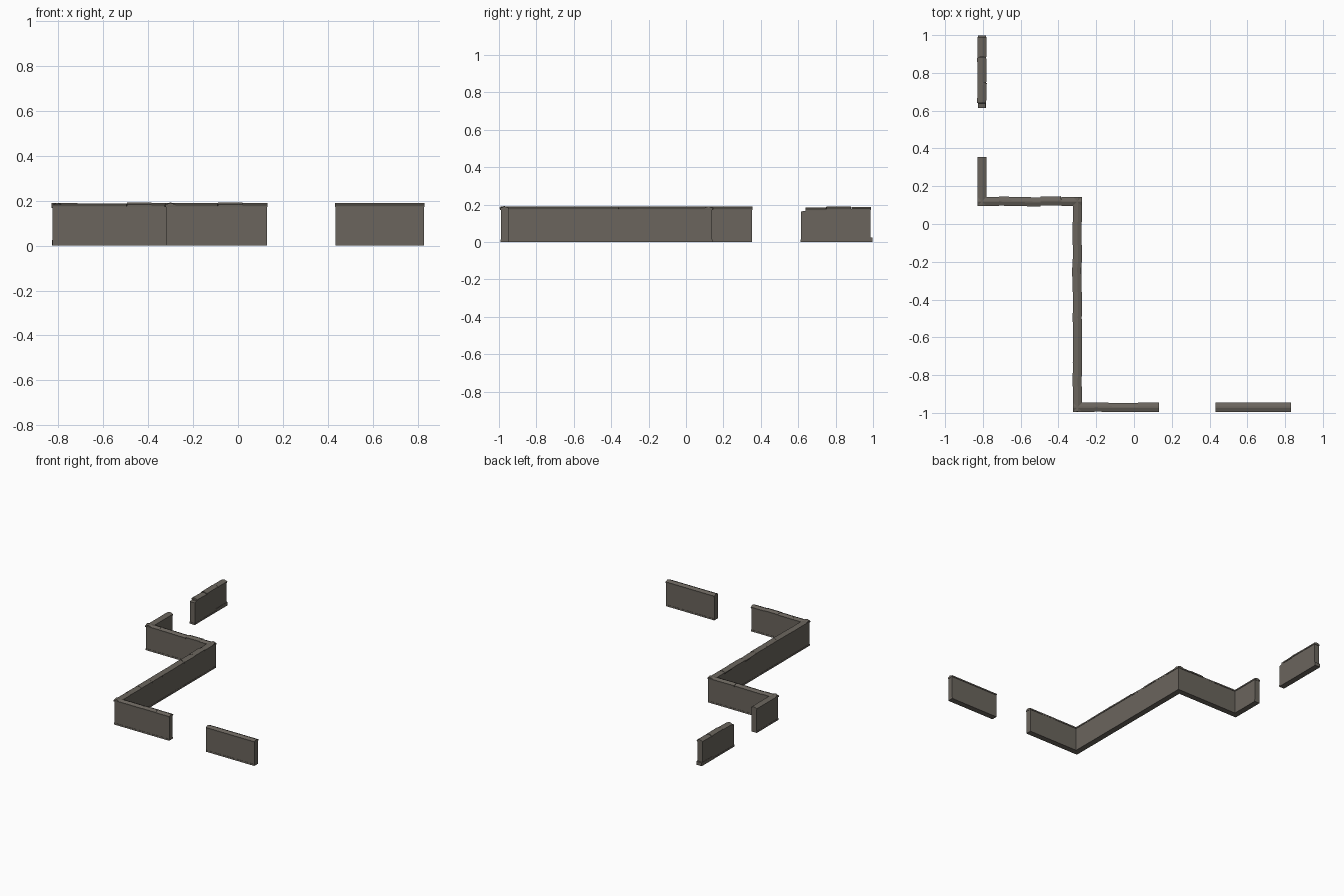
import bpy, bmesh, random
from mathutils import Matrix, Vector

if "Cube" in bpy.data.objects:
    bpy.data.objects.remove(bpy.data.objects["Cube"])

random.seed(4)

stone = bpy.data.materials.new("weathered grey brown stone")
stone.diffuse_color = (0.145, 0.13, 0.11, 1)
stone.use_nodes = True
stone.node_tree.nodes["Principled BSDF"].inputs["Base Color"].default_value = stone.diffuse_color


def prism(name, profile, axis, a, b, fixed, dz=0.0, shift=0.0, yaw=0.0):
    """Extrude an (offset, height) profile along x or y from a to b."""
    a, b = min(a, b), max(a, b)
    mid, half = (a + b) / 2, (b - a) / 2
    bm = bmesh.new()
    rings = [[bm.verts.new((s * half, o, z + dz)) for o, z in profile] for s in (-1, 1)]
    n = len(profile)
    bm.faces.new(rings[0])
    bm.faces.new(rings[1])
    for i in range(n):
        j = (i + 1) % n
        bm.faces.new((rings[0][i], rings[0][j], rings[1][j], rings[1][i]))
    bmesh.ops.recalc_face_normals(bm, faces=bm.faces)
    turn = Matrix.Rotation(yaw, 4, 'Z')
    if axis == 'y':
        turn = Matrix.Rotation(1.5707963, 4, 'Z') @ turn
        place = Vector((fixed + shift, mid, 0))
    else:
        place = Vector((mid, fixed + shift, 0))
    bm.transform(Matrix.Translation(place) @ turn)
    mesh = bpy.data.meshes.new(name)
    bm.to_mesh(mesh)
    bm.free()
    mesh.materials.append(stone)
    ob = bpy.data.objects.new(name, mesh)
    bpy.context.collection.objects.link(ob)
    return ob


def box_profile(w, z0, z1):
    return [(-w, z0), (w, z0), (w, z1), (-w, z1)]


wall_shape = box_profile(0.020, 0.0, 0.176)
base_shape = box_profile(0.0215, 0.0, 0.012)
cap_shape = [(-0.023, 0.172), (0.023, 0.172), (0.024, 0.181),
             (0.003, 0.189), (-0.003, 0.189), (-0.024, 0.181)]

# Each run: axis, fixed coordinate, wall start, wall end, coping joints
runs = [
    ('y', 0.12, None, None, None),
]
runs = [
    ('y', -0.805, 0.352, 0.10, (0.355, 0.23, 0.098)),
    ('x', 0.12, -0.825, -0.28, (-0.829, -0.715, -0.60, -0.495, -0.385, -0.277)),
    ('y', -0.30, 0.14, -0.99,
     (0.143, 0.01, -0.11, -0.23, -0.36, -0.49, -0.61, -0.735, -0.86, -0.993)),
    ('x', -0.97, -0.32, 0.13, (-0.322, -0.21, -0.09, 0.02, 0.132)),
    ('x', -0.97, 0.433, 0.828, (0.432, 0.565, 0.83)),
]
# Walls with a low base course and gabled coping stones
for axis, fixed, a, b, joints in runs:
    prism("wall", wall_shape, axis, a, b, fixed)
    prism("base_course", base_shape, axis, a, b, fixed)
    for i in range(len(joints) - 1):
        p, q = joints[i], joints[i + 1]
        edge = i in (0, len(joints) - 2)
        loose = 0 if edge else 1
        prism("coping_stone", cap_shape, axis, p, q, fixed,
              dz=random.uniform(-0.002, 0.002) * loose,
              shift=random.uniform(-0.003, 0.003) * loose,
              yaw=random.uniform(-0.03, 0.03) * loose)

# Ruined far wall: side outline with a broken corner, extruded through its thickness
bpy_outline = [(0.615, 0.0), (0.987, 0.0), (0.987, 0.176), (0.645, 0.176),
               (0.637, 0.166), (0.615, 0.163)]
bm = bmesh.new()
sides = [[bm.verts.new((-0.805 + s * 0.02, y, z)) for y, z in bpy_outline] for s in (-1, 1)]
for ring in sides:
    bm.faces.new(ring)
for i in range(len(bpy_outline)):
    j = (i + 1) % len(bpy_outline)
    bm.faces.new((sides[0][i], sides[0][j], sides[1][j], sides[1][i]))
bmesh.ops.recalc_face_normals(bm, faces=bm.faces)
mesh = bpy.data.meshes.new("broken_wall")
bm.to_mesh(mesh)
bm.free()
mesh.materials.append(stone)
bpy.context.collection.objects.link(bpy.data.objects.new("broken_wall", mesh))

# Its loose coping stones and base stones
for p, q, dz, yaw in ((0.99, 0.885, -0.001, 0), (0.882, 0.75, 0.0, 0.02), (0.748, 0.64, -0.004, -0.03)):
    prism("coping_stone", cap_shape, 'y', p, q, -0.805, dz=dz, yaw=yaw)
prism("base_course", base_shape, 'y', 0.613, 0.86, -0.805)
prism("loose_base_stone", box_profile(0.022, 0.0, 0.025), 'y', 0.862, 0.997, -0.805)
